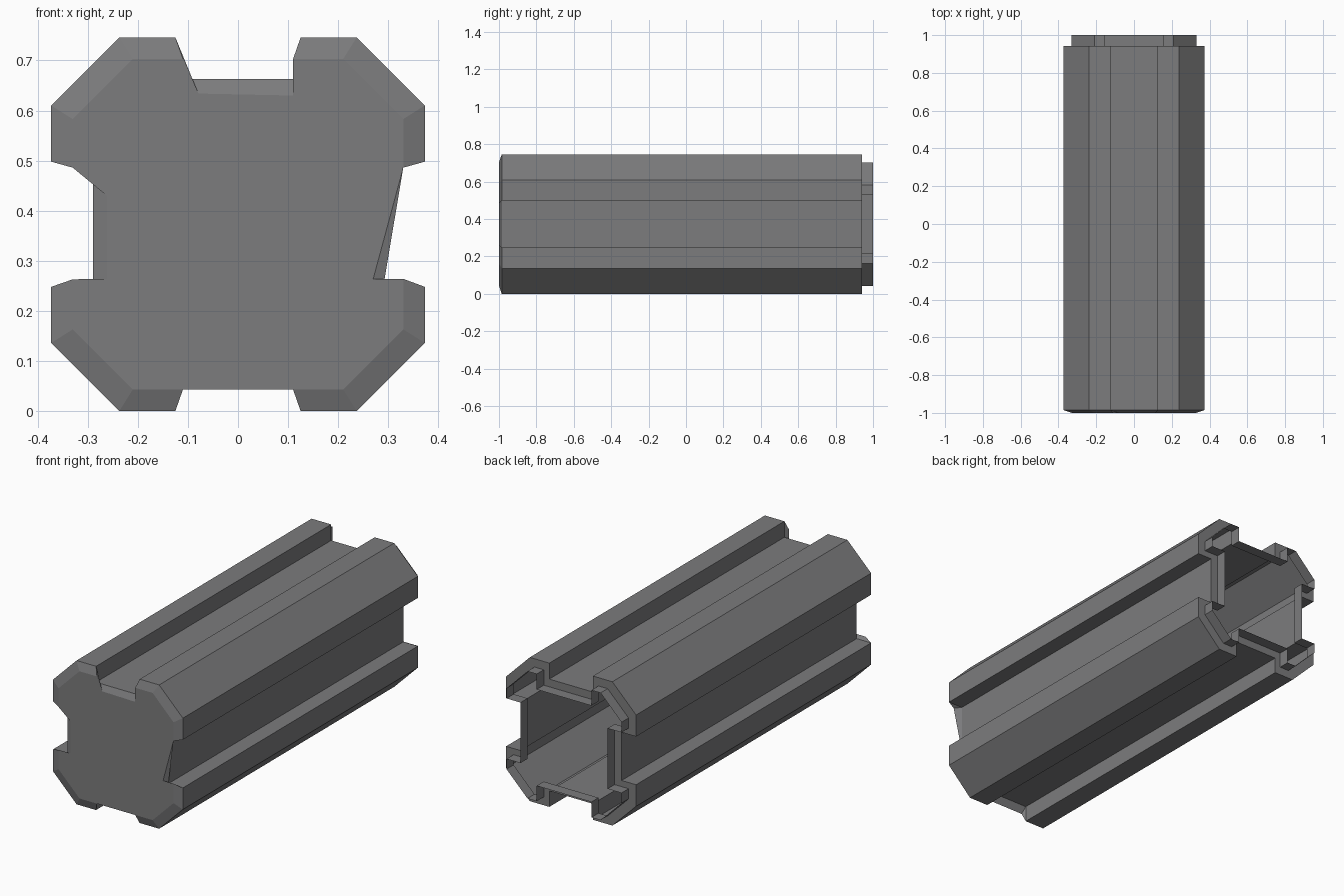
import bpy, bmesh

if "Cube" in bpy.data.objects:
    bpy.data.objects.remove(bpy.data.objects["Cube"])

MID = 0.373   # height of the profile centre


def ring(corner):
    """Turn one side's four points into the full four-fold notched outline."""
    pts = []
    for k in range(4):
        for x, z in corner:
            for _ in range(k):
                x, z = z, -x          # quarter turn clockwise
            pts.append((x, z))
    return pts


# Per side, clockwise: left lip, notch floor left, notch floor right, right lip
body = ring([(-.125, .29), (.125, .29), (.125, .373), (.237, .373)])
# corner points are completed by the next side's start
body = ring([(-.237, .373), (-.125, .373), (-.125, .29),
             (.125, .29), (.125, .373), (.237, .373)])
spigot = ring([(-.21, .33), (-.157, .33), (-.157, .25),
               (.157, .25), (.157, .33), (.21, .33)])
cap = ring([(-.21, .33), (-.11, .33), (-.11, .257),
            (.11, .257), (.11, .33), (.21, .33)])

# Irregular notches of the front cap
cap[2] = (-.079, .261)                 # top: slanted left wall
cap[8], cap[9] = (.33, .113), (.27, -.109)   # right: one long slant
cap[7] = (.33, .113)
cap[10] = (.33, -.109)
cap[14], cap[15] = (.11, -.33), (-.11, -.33)  # bottom: notch filled flat
cap[20], cap[21] = (-.262, -.109), (-.262, .057)  # left: slanted upper wall
cap[22] = (-.33, .113)

# Loft: cap -> chamfer -> long body -> back step -> open spigot
bm = bmesh.new()
loops = [(cap, -1), (body, -.985), (body, .942), (spigot, .942), (spigot, 1)]
rows = [[bm.verts.new((x, y, z + MID)) for x, z in pts] for pts, y in loops]
n = len(body)
for a, b in zip(rows, rows[1:]):
    for i in range(n):
        j = (i + 1) % n
        bm.faces.new((a[j], a[i], b[i], b[j]))
front = bm.faces.new(rows[0])
bmesh.ops.remove_doubles(bm, verts=bm.verts[:], dist=1e-5)
bmesh.ops.recalc_face_normals(bm, faces=bm.faces[:])
bm.normal_update()
caps = [f for f in bm.faces if abs(f.calc_center_median().y + 1) < 1e-4]
if caps and caps[0].normal.y > 0:
    bmesh.ops.reverse_faces(bm, faces=bm.faces[:])

mesh = bpy.data.meshes.new("notched_tube")
bm.to_mesh(mesh)
bm.free()
tube = bpy.data.objects.new("notched_tube", mesh)
bpy.context.collection.objects.link(tube)

grey = bpy.data.materials.new("dark grey")
grey.diffuse_color = (0.2, 0.2, 0.205, 1)
grey.use_nodes = True
grey.node_tree.nodes["Principled BSDF"].inputs["Base Color"].default_value = grey.diffuse_color
mesh.materials.append(grey)
